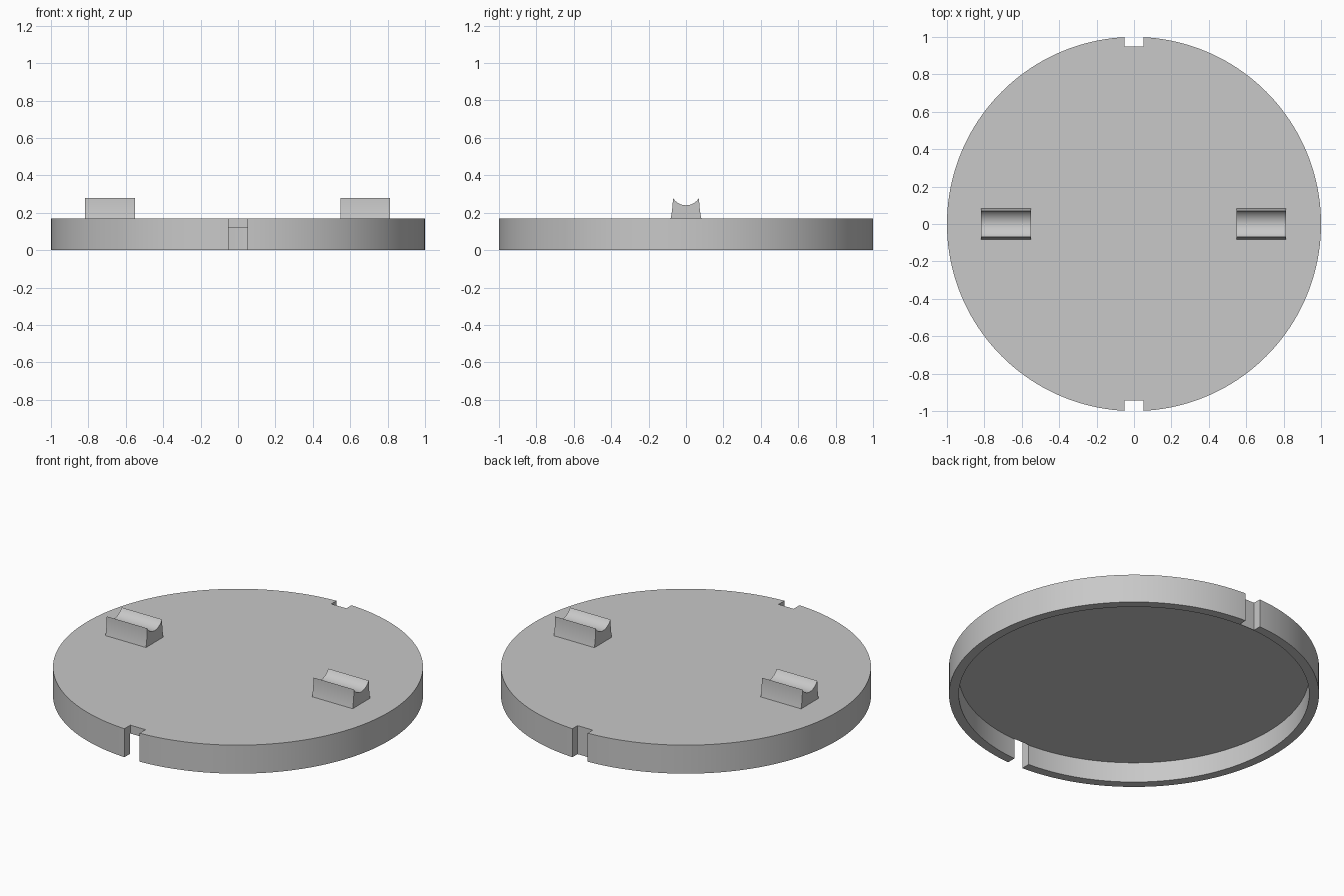
import bpy, bmesh, math

cube = bpy.data.objects.get("Cube")
if cube:
    bpy.data.objects.remove(cube, do_unlink=True)

grey = bpy.data.materials.new("plain grey")
grey.use_nodes = True
COLOUR = (0.58, 0.58, 0.58, 1)
grey.diffuse_color = COLOUR
grey.node_tree.nodes["Principled BSDF"].inputs["Base Color"].default_value = COLOUR

HEIGHT, PLATE_UNDERSIDE, INNER = 0.17, 0.12, 0.947


def finish(name, bm):
    bmesh.ops.recalc_face_normals(bm, faces=bm.faces)
    mesh = bpy.data.meshes.new(name)
    bm.to_mesh(mesh)
    bm.free()
    obj = bpy.data.objects.new(name, mesh)
    bpy.context.collection.objects.link(obj)
    mesh.materials.append(grey)
    return obj


def select(obj):
    bpy.ops.object.select_all(action='DESELECT')
    obj.select_set(True)
    bpy.context.view_layer.objects.active = obj


def smooth(obj):
    select(obj)
    bpy.ops.object.shade_smooth_by_angle(angle=math.radians(30))


def prism(bm, points, offset):
    """Extrude a closed outline along an offset."""
    face = bm.faces.new([bm.verts.new(p) for p in points])
    out = bmesh.ops.extrude_face_region(bm, geom=[face])
    verts = [v for v in out["geom"] if isinstance(v, bmesh.types.BMVert)]
    bmesh.ops.translate(bm, vec=offset, verts=verts)


# Shallow lid: a disc with a thin rim hanging below it
bm = bmesh.new()
SEGMENTS = 160
rings = []
for radius, z in ((INNER, PLATE_UNDERSIDE), (INNER, 0), (1, 0), (1, HEIGHT)):
    ring = []
    for i in range(SEGMENTS):
        a = math.tau * i / SEGMENTS
        ring.append(bm.verts.new((radius * math.cos(a), radius * math.sin(a), z)))
    rings.append(ring)
for lower, upper in zip(rings, rings[1:]):
    for i in range(SEGMENTS):
        j = (i + 1) % SEGMENTS
        bm.faces.new((lower[i], lower[j], upper[j], upper[i]))
bm.faces.new(rings[0])
bm.faces.new(rings[-1])
lid = finish("lid", bm)

# Slots through the rim at front and back
for name, y0, y1 in (("front_slot", -1.1, -0.943), ("back_slot", 0.95, 1.1)):
    bm = bmesh.new()
    outline = [(-0.05, y0, -0.1), (0.05, y0, -0.1), (0.05, y1, -0.1), (-0.05, y1, -0.1)]
    prism(bm, outline, (0, 0, 0.5))
    cutter = finish(name, bm)
    cutter.hide_render = True
    cut = lid.modifiers.new(name, 'BOOLEAN')
    cut.operation, cut.solver, cut.object = 'DIFFERENCE', 'EXACT', cutter
    select(lid)
    bpy.ops.object.modifier_apply(modifier=name)
    bpy.data.objects.remove(cutter, do_unlink=True)
smooth(lid)

# Cradles: blocks with slightly hollow sides and a round groove on top
BASE, TIP, TOP, DIP = 0.083, 0.07, 0.28, 0.24
sagitta = TOP - DIP
groove = (TIP ** 2 + sagitta ** 2) / (2 * sagitta)
half_angle = math.asin(TIP / groove)
STEPS = 16
side = []
for i in range(7):
    t = i / 6
    y = BASE + (TIP - BASE) * t - 0.012 * t * (1 - t)
    side.append((y, HEIGHT - 0.005 + (TOP - HEIGHT + 0.005) * t))
arc = []
for i in range(1, STEPS):
    a = half_angle * (1 - 2 * i / STEPS)
    arc.append((groove * math.sin(a), DIP + groove * (1 - math.cos(a))))
section = side + arc + [(-y, z) for y, z in reversed(side)]
for name, x in (("right_cradle", -0.817), ("left_cradle", 0.547)):
    bm = bmesh.new()
    prism(bm, [(x, y, z) for y, z in section], (0.267, 0, 0))
    smooth(finish(name, bm))
